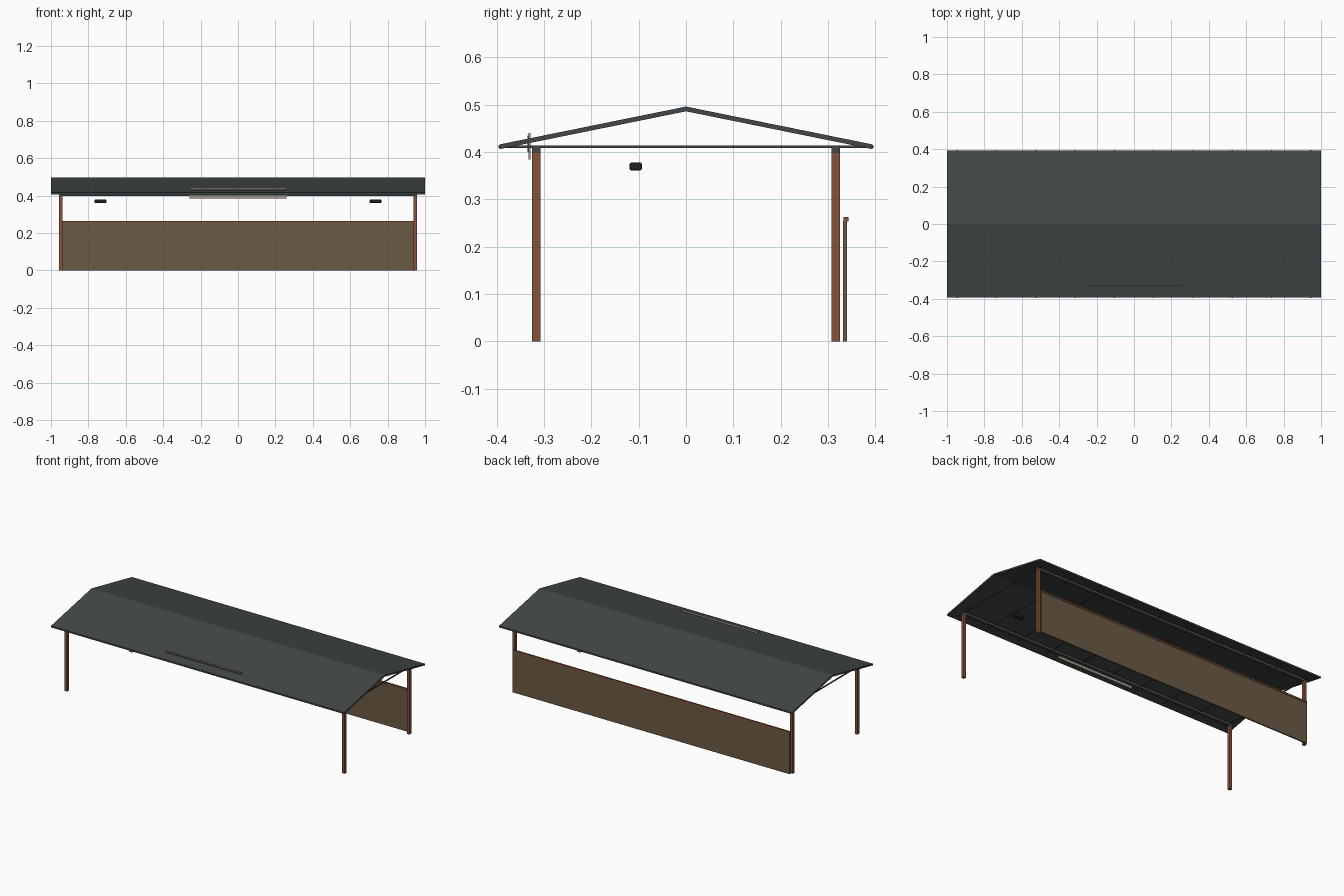
import bpy, bmesh

if "Cube" in bpy.data.objects:
    bpy.data.objects.remove(bpy.data.objects["Cube"])

def mat(name, rgb):
    m = bpy.data.materials.new(name)
    m.diffuse_color = (*rgb, 1)
    m.use_nodes = True
    m.node_tree.nodes["Principled BSDF"].inputs["Base Color"].default_value = m.diffuse_color
    return m

SLATE = mat("slate_metal", (0.055, 0.064, 0.063))
WOOD = mat("red_brown_timber", (0.23, 0.085, 0.042))
PANEL = mat("olive_brown_panel", (0.145, 0.10, 0.058))
BEIGE = mat("beige_board", (0.36, 0.32, 0.25))
BLACK = mat("black_lamp", (0.014, 0.016, 0.017))

def make(name, bm, m):
    bmesh.ops.recalc_face_normals(bm, faces=bm.faces)
    me = bpy.data.meshes.new(name)
    bm.to_mesh(me)
    bm.free()
    me.materials.append(m)
    ob = bpy.data.objects.new(name, me)
    bpy.context.collection.objects.link(ob)
    return ob

def box(name, lo, hi, m, bevel=0):
    bm = bmesh.new()
    bmesh.ops.create_cube(bm, size=1)
    for v in bm.verts:
        v.co = [hi[i] if v.co[i] > 0 else lo[i] for i in range(3)]
    if bevel:
        bmesh.ops.bevel(bm, geom=bm.edges[:], offset=bevel, segments=2,
                        profile=0.5, affect='EDGES')
    return make(name, bm, m)

# gable roof sheet, a profile swept along x
bm = bmesh.new()
prof = [(-0.394, 0.416), (0, 0.496), (0.394, 0.416),
        (0.394, 0.406), (0, 0.486), (-0.394, 0.406)]
rows = [[bm.verts.new((x, y, z)) for y, z in prof] for x in (-1, 1)]
for i in range(6):
    j = (i + 1) % 6
    bm.faces.new((rows[0][i], rows[0][j], rows[1][j], rows[1][i]))
for r in rows:
    bm.faces.new((r[0], r[1], r[4], r[5]))
    bm.faces.new((r[1], r[2], r[3], r[4]))
make("roof", bm, SLATE)

# posts and long beams
for sy, side in ((-1, "front"), (1, "back")):
    y = sy * 0.316
    for sx, hand in ((-1, "left"), (1, "right")):
        x = sx * 0.947
        box(f"{side}_{hand}_post", (x - .009, y - .009, 0), (x + .009, y + .009, .398), WOOD)
    box(f"{side}_beam", (-.957, y - .009, .398), (.957, y + .009, .414), SLATE)

# cross ties
for i in range(10):
    x = -0.945 + i * 0.21
    box(f"cross_tie_{i}", (x - .003, -.396, .408), (x + .003, .396, .414), SLATE)

# back wall with timber cap
box("back_wall", (-.945, .332, 0), (.945, .340, .254), PANEL)
box("wall_cap", (-.945, .333, .253), (.945, .343, .263), WOOD)

# sign board with dark face plate
box("sign_board", (-.26, -.333, .384), (.26, -.328, .440), BEIGE)
box("sign_face", (-.256, -.3345, .400), (.256, -.332, .435), SLATE)

# lamps
for s, hand in ((-1, "left"), (1, "right")):
    x = s * 0.735
    box(f"{hand}_lamp", (x - .032, -.119, .361), (x + .032, -.093, .378), BLACK, .004)
